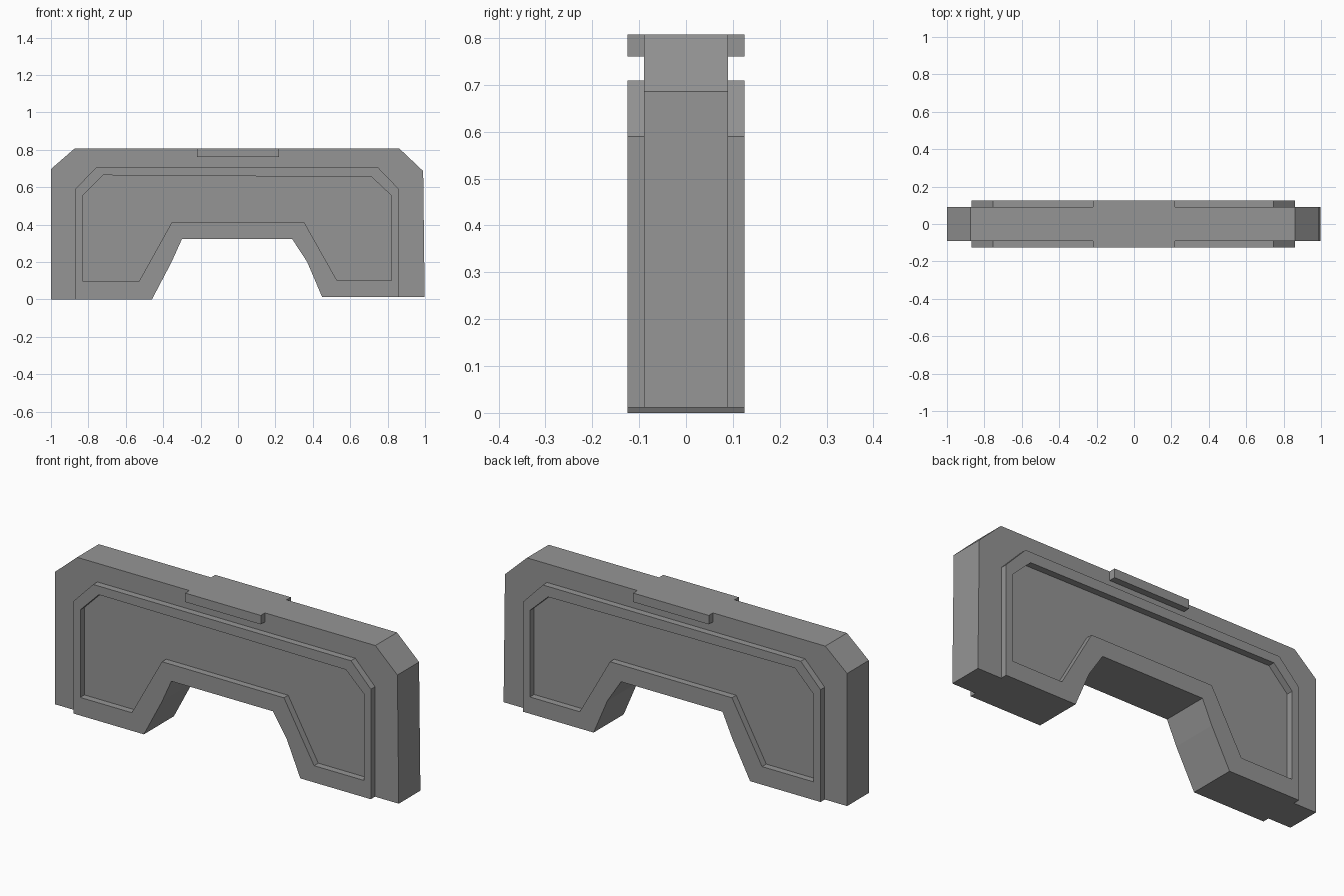
import bpy, bmesh

cube = bpy.data.objects.get("Cube")
if cube:
    bpy.data.objects.remove(cube, do_unlink=True)

CORE_Y, FACE_Y = 0.09, 0.125
TOP = 0.807

grey = bpy.data.materials.new("plain grey")
grey.use_nodes = True
colour = (0.3, 0.3, 0.3, 1)
grey.diffuse_color = colour
grey.node_tree.nodes["Principled BSDF"].inputs["Base Color"].default_value = colour


def finish(name, bm):
    bmesh.ops.recalc_face_normals(bm, faces=bm.faces[:])
    mesh = bpy.data.meshes.new(name)
    bm.to_mesh(mesh)
    bm.free()
    mesh.materials.append(grey)
    obj = bpy.data.objects.new(name, mesh)
    bpy.context.collection.objects.link(obj)
    return obj


def loop(bm, outline, y):
    return [bm.verts.new((x, y, z)) for x, z in outline]


def bridge(bm, a, b):
    for i in range(len(a)):
        j = (i + 1) % len(a)
        bm.faces.new((a[i], a[j], b[j], b[i]))


def prism(name, outline, y0, y1):
    bm = bmesh.new()
    a, b = loop(bm, outline, y0), loop(bm, outline, y1)
    bm.faces.new(a)
    bm.faces.new(b)
    bridge(bm, a, b)
    return finish(name, bm)


def raised_frame(name, outer, inner, y0, y1):
    # Outer wall, flat rim and inner wall; the core closes the back
    bm = bmesh.new()
    rings = [loop(bm, outer, y0), loop(bm, outer, y1),
             loop(bm, inner, y1), loop(bm, inner, y0)]
    for a, b in zip(rings, rings[1:]):
        bridge(bm, a, b)
    return finish(name, bm)


# Arch underside shared by the core and the frames, from +x to -x
arch = [(0.45, 0.012), (0.37, 0.2), (0.29, 0.322),
        (-0.3, 0.322), (-0.355, 0.2), (-0.46, 0)]

# Core slab with chamfered shoulders
core = [(-1, 0), (-1, 0.697), (-0.873, TOP), (0.862, TOP),
        (0.99, 0.686), (0.998, 0.012)] + arch
prism("core_slab", core, -CORE_Y, CORE_Y)

# Raised border around the recessed panel, and the tab on the top edge
outer = [(-0.87, 0), (-0.87, 0.59), (-0.755, 0.709), (0.745, 0.709),
         (0.86, 0.59), (0.86, 0.012)] + arch
inner = [(-0.83, 0.095), (-0.83, 0.555), (-0.722, 0.664), (0.715, 0.654),
         (0.82, 0.555), (0.82, 0.1), (0.53, 0.1), (0.4425, 0.255),
         (0.355, 0.41), (-0.355, 0.41), (-0.4425, 0.2525), (-0.53, 0.095)]
tab = [(-0.22, 0.76), (-0.22, TOP), (0.22, TOP), (0.22, 0.76)]

for side, s in (("front", -1), ("back", 1)):
    raised_frame(side + "_frame", outer, inner, s * CORE_Y, s * FACE_Y)
    prism(side + "_top_tab", tab, s * CORE_Y, s * FACE_Y)
